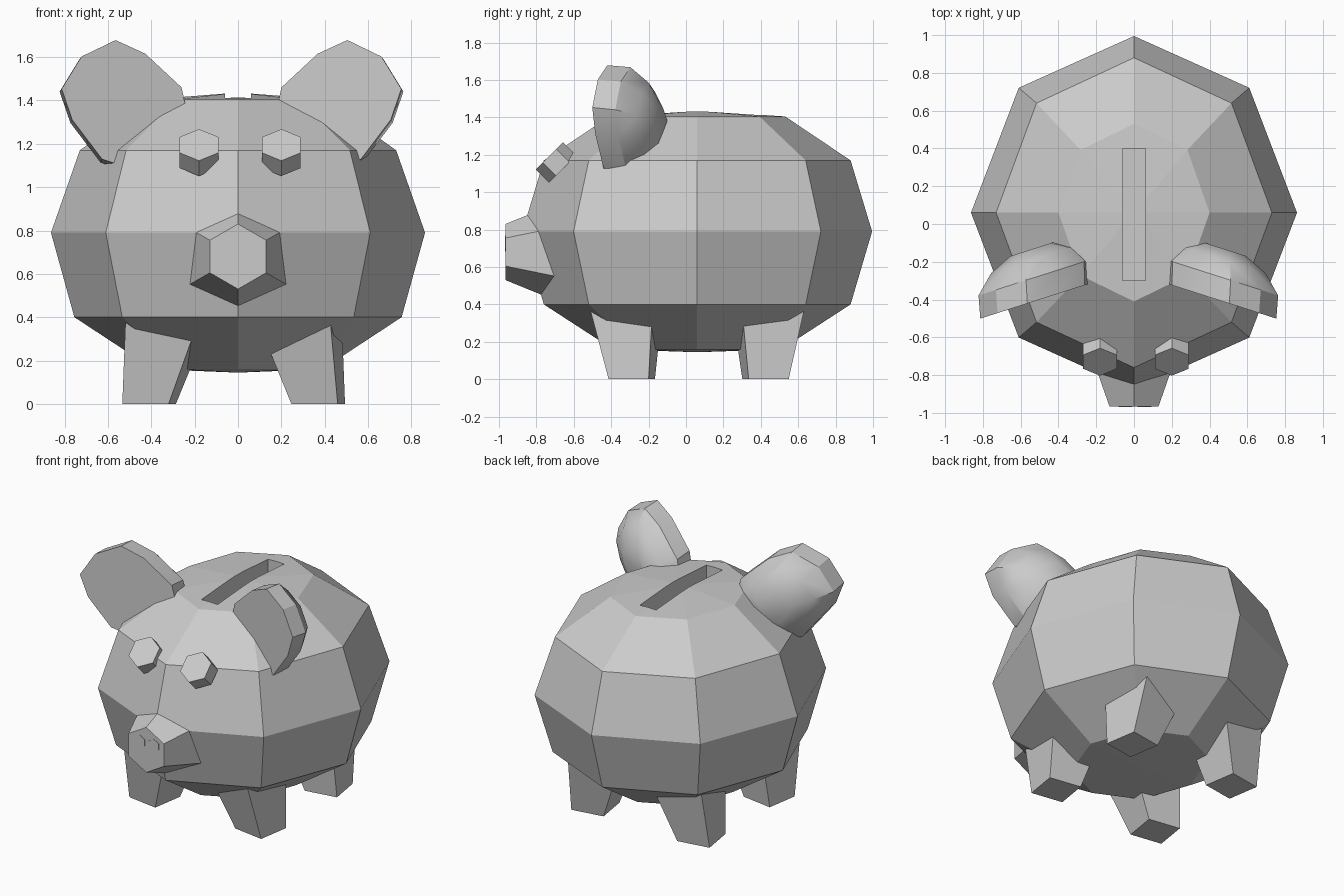
import bpy, bmesh
from math import cos, sin, pi, radians
from mathutils import Matrix, Vector

cube = bpy.data.objects.get("Cube")
if cube:
    bpy.data.objects.remove(cube, do_unlink=True)

grey = bpy.data.materials.new("light_grey")
grey.use_nodes = True
grey.diffuse_color = (0.6, 0.6, 0.6, 1)
bsdf = next(n for n in grey.node_tree.nodes if n.type == 'BSDF_PRINCIPLED')
bsdf.inputs["Base Color"].default_value = (0.6, 0.6, 0.6, 1)


def loft(name, rings):
    """Join equal-sized rings of points and close both ends."""
    bm = bmesh.new()
    loops = [[bm.verts.new(p) for p in ring] for ring in rings]
    n = len(loops[0])
    for a, b in zip(loops, loops[1:]):
        for i in range(n):
            j = (i + 1) % n
            bm.faces.new((a[i], a[j], b[j], b[i]))
    bm.faces.new(loops[0][::-1])
    bm.faces.new(loops[-1])
    bmesh.ops.recalc_face_normals(bm, faces=bm.faces)
    mesh = bpy.data.meshes.new(name)
    bm.to_mesh(mesh)
    bm.free()
    mesh.materials.append(grey)
    obj = bpy.data.objects.new(name, mesh)
    bpy.context.collection.objects.link(obj)
    return obj


def ring(n, rx, ry, center, start=0.0):
    """Horizontal polygon around a centre."""
    c = Vector(center)
    return [c + Vector((rx * cos(start + 2 * pi * i / n),
                        ry * sin(start + 2 * pi * i / n), 0)) for i in range(n)]


def hex_prism(name, center, normal, r_front, r_back, depth):
    """Six-sided prism whose front centre is given; it runs back along the normal."""
    nrm = Vector(normal).normalized()
    side = Vector((1, 0, 0))
    up = side.cross(-nrm)
    if up.z < 0:
        up = -up
    c = Vector(center)

    def hexagon(r, d):
        return [c - nrm * d + side * (r * sin(i * pi / 3)) + up * (r * cos(i * pi / 3))
                for i in range(6)]
    return loft(name, [hexagon(r_front, 0), hexagon(r_back, depth)])


def activate(obj):
    bpy.ops.object.select_all(action='DESELECT')
    obj.select_set(True)
    bpy.context.view_layer.objects.active = obj


# Body: eight-sided faceted ball with nearly flat caps
profile = [(0.145, 0.02, 0.02), (0.16, 0.39, 0.45), (0.40, 0.755, 0.82),
           (0.79, 0.863, 0.935), (1.17, 0.73, 0.82), (1.405, 0.40, 0.47),
           (1.435, 0.02, 0.02)]
body = loft("body", [ring(8, rx, ry, (0, 0.06, z)) for z, rx, ry in profile])

# Coin slot cut into the back
cutter = loft("slot_cutter", [[(-0.06, -0.3, z), (0.06, -0.3, z), (0.06, 0.4, z), (-0.06, 0.4, z)]
                              for z in (1.22, 1.6)])
cutter.hide_render = True
cut = body.modifiers.new("coin_slot", 'BOOLEAN')
cut.operation = 'DIFFERENCE'
cut.solver = 'EXACT'
cut.object = cutter
activate(body)
bpy.ops.object.modifier_apply(modifier=cut.name)
bpy.data.objects.remove(cutter, do_unlink=True)

# Snout
hex_prism("snout", (0, -0.965, 0.68), (0, -1, 0), 0.15, 0.26, 0.27)

for s, label in ((1, "left"), (-1, "right")):
    # Nostrils and eyes
    hex_prism(label + "_nostril", (0.005 + s * 0.051, -0.968, 0.725), (0, -1, 0), 0.043, 0.043, 0.006)
    hex_prism(label + "_eye", (0.01 + s * 0.19, -0.73, 1.195), (0, -1, 1), 0.103, 0.103, 0.1)

    # Legs: tapered square posts leaning in under the body
    for front, place in ((True, "front"), (False, "back")):
        y0, y1 = (-0.29, -0.32) if front else (0.425, 0.44)
        turn = pi / 4 + radians(-9 if front else 9)
        loft(f"{place}_{label}_leg",
             [ring(4, r, r, (s * x - 0.02, y, z), turn)
              for r, x, y, z in ((0.153, 0.39, y0, 0), (0.24, 0.305, y1, 0.38))])

    # Ears: flat in front, domed behind, the tip leaning outward
    half = [(0.29, 0.0), (0.24, 0.17), (0.10, 0.23), (-0.13, 0.25), (-0.27, 0.17)]
    outline = [(u, w) for u, w in half] + [(u, -w) for u, w in reversed(half[1:])]
    origin = Vector((s * 0.50, -0.41, 1.39))
    along = Vector((s * 0.67, -0.67 * 0.32, 0.74))
    across = Vector((s * -0.74, 0.74 * 0.32, 0.67))
    back = Vector((s * 0.30, 0.95, 0))
    layers = [(0, 0.99), (0.13, 1.0), (0.23, 0.75), (0.29, 0.38)]
    ear = loft(label + "_ear",
               [[origin + Vector((-0.03, 0, 0)) + along * (u * k) + across * (w * k)
                 + back * d - Vector((s * 0.25 * d, 0, 0.1 * d)) for u, w in outline]
                for d, k in layers])
    activate(ear)
    bpy.ops.object.shade_smooth_by_angle(angle=radians(32))
